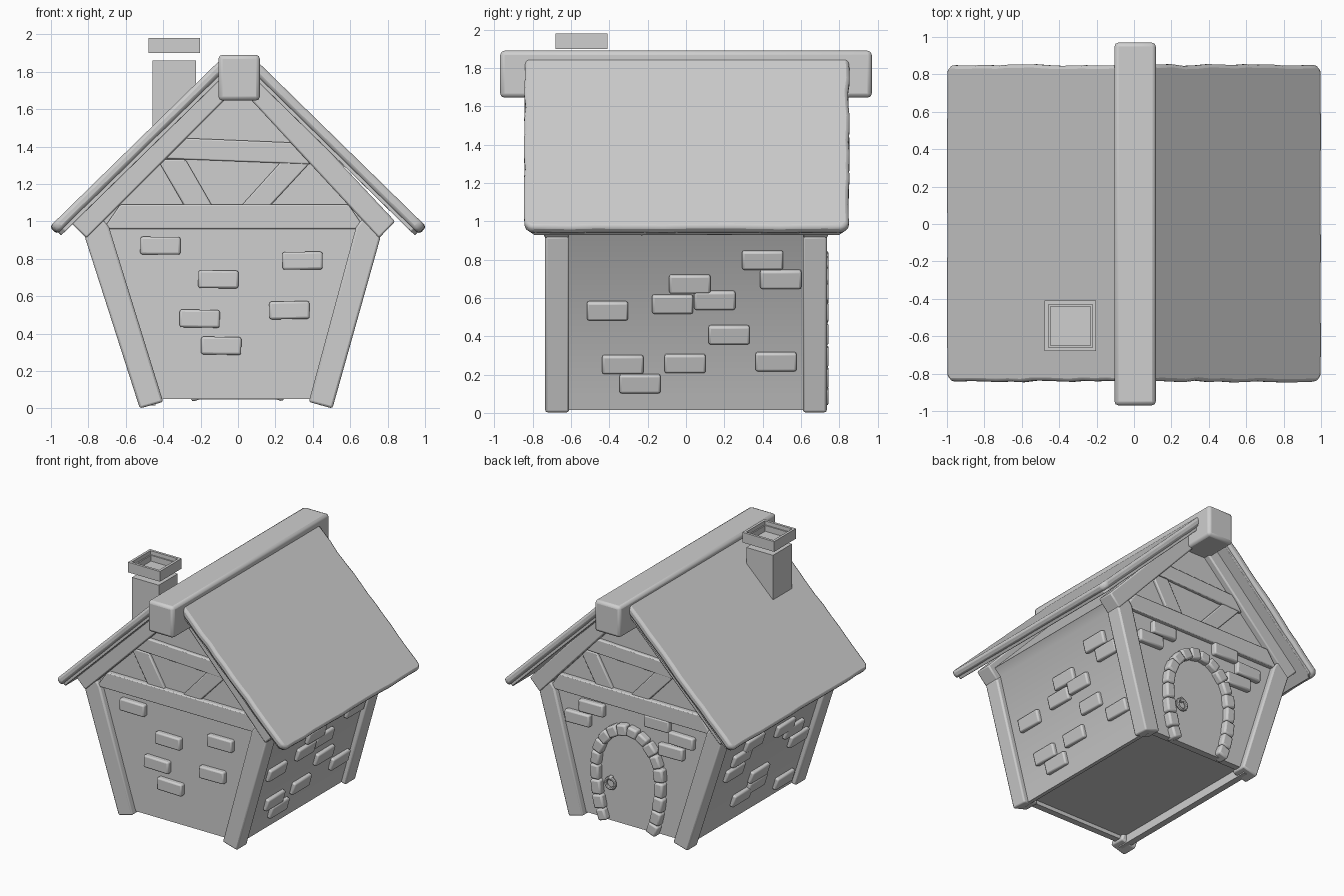
import bpy, bmesh, math, random
from mathutils import Vector, Matrix

random.seed(4)
cube = bpy.data.objects.get("Cube")
if cube:
    bpy.data.objects.remove(cube, do_unlink=True)

GRAY = (0.62, 0.62, 0.62, 1)
clay = bpy.data.materials.new("plain gray")
clay.use_nodes = True
clay.diffuse_color = GRAY
clay.node_tree.nodes["Principled BSDF"].inputs["Base Color"].default_value = GRAY
clay.node_tree.nodes["Principled BSDF"].inputs["Roughness"].default_value = 0.8
parts = []


def finish(name, bm, bevel=0.0):
    bmesh.ops.recalc_face_normals(bm, faces=bm.faces)
    mesh = bpy.data.meshes.new(name)
    bm.to_mesh(mesh)
    bm.free()
    mesh.materials.append(clay)
    ob = bpy.data.objects.new(name, mesh)
    bpy.context.collection.objects.link(ob)
    if bevel:
        mod = ob.modifiers.new("soft edges", "BEVEL")
        mod.width, mod.segments, mod.limit_method = bevel, 2, "ANGLE"
    parts.append(ob)
    return ob


def solid(name, outline, push, bevel=0.0):
    """Extrude a closed outline of 3D points along the push vector."""
    bm = bmesh.new()
    face = bm.faces.new([bm.verts.new(p) for p in outline])
    ext = bmesh.ops.extrude_face_region(bm, geom=[face])
    moved = [g for g in ext["geom"] if isinstance(g, bmesh.types.BMVert)]
    bmesh.ops.translate(bm, verts=moved, vec=push)
    return finish(name, bm, bevel)


def prism(name, pts, y0, y1, bevel=0.0):
    return solid(name, [(x, y0, z) for x, z in pts], (0, y1 - y0, 0), bevel)


def box(name, center, size, bevel=0.0, tilt=0.0):
    bm = bmesh.new()
    bmesh.ops.create_cube(bm, size=1)
    bmesh.ops.scale(bm, vec=size, verts=bm.verts)
    ob = finish(name, bm, bevel)
    ob.matrix_world = Matrix.Translation(center) @ Matrix.Rotation(tilt, 4, "Y")
    return ob


# The +x wall stands a little further in and steeper than the -x wall
LEAN = {-1: .317, 1: .277}
FOOT = {-1: .485, 1: .465}


def wall_x(s, z):
    return s * (FOOT[s] + LEAN[s] * z)


def crooked(pts):
    """Mirror a -x outline to the +x side, pulling its lower part inwards."""
    return [(-x - (.02 + .04 * z if z < 1.1 else 0), z) for x, z in pts]


# Wall body, with a recessed floor and sills around it
GABLE = [(wall_x(-1, .08), .08), (wall_x(-1, .95), .95), (-.84, 1.0)]
prism("wall_body", GABLE + [(0, 1.82)] + crooked(GABLE)[::-1], -.69, .69)
for s in (-1, 1):
    prism("side_sill", [(wall_x(s, .015), .015), (wall_x(s, .1), .1),
                        (s * .44, .1), (s * .44, .015)], -.69, .69)
    box("end_sill", (-.01, s * .665, .075), (.92, .05, .05))

# Timber frame on both gables
POST = [(-.525, 0), (-.40, .035), (-.69, .97), (-.73, 1.02), (-.82, .92)]
RAFTER = [(-.81, .91), (-.9, 1.0), (-.06, 1.83), (-.06, 1.66)]
TIE = [(-.72, .96), (.68, .96), (.59, 1.09), (-.63, 1.09)]
COLLAR = [(-.41, 1.337), (.40, 1.305), (.32, 1.42), (-.33, 1.447)]
STEEP_BRACE = [(-.28, 1.07), (-.13, 1.07), (-.28, 1.33), (-.43, 1.33)]
LONG_BRACE = [(.005, 1.07), (.16, 1.07), (.40, 1.33), (.24, 1.33)]
for s, side in ((1, "front"), (-1, "back")):
    for hand in (list, crooked):
        prism(side + "_post", hand(POST), -.735 * s, -.61 * s, .012)
        prism(side + "_rafter", hand(RAFTER), -.74 * s, -.61 * s, .01)
    prism(side + "_tie_beam", TIE, -.725 * s, -.66 * s, .008)
    for name, shape, y in (("collar_beam", COLLAR, .718),
                           ("steep_brace", STEEP_BRACE, .712), ("long_brace", LONG_BRACE, .712)):
        prism(side + "_" + name, [(x * s, z) for x, z in shape], -y * s, -.66 * s, .008)

# Roof slopes: a thick sheet with uneven edges over a thinner board
DOWN = Vector((-.89, 0, -.87)).normalized()
INTO = Vector((-DOWN.z, 0, DOWN.x))
RIDGE_TOP = Vector((-.08, 0, 1.878))


def slope_outline(length, half, rag, steps=14):
    def r():
        return random.uniform(-rag, rag)
    corner = .03
    mids = [length * i / steps for i in range(1, steps)]
    pts = [(0, half - corner), (corner, half)] + [(d, half + r()) for d in mids]
    pts += [(length - corner, half), (length, half - corner)]
    pts += [(length + r() * .6, half - 2 * half * i / steps) for i in range(1, steps)]
    pts += [(length, corner - half), (length - corner, -half)]
    pts += [(d, r() - half) for d in reversed(mids)]
    return pts + [(corner, -half), (0, corner - half)]


def slope(name, m, depth, length, half, thick, rag, bevel):
    start = RIDGE_TOP + INTO * depth
    pts = []
    for d, y in slope_outline(length, half, rag):
        p = start + DOWN * d
        pts.append((p.x * m, y + .004, p.z))
    solid(name, pts, (INTO.x * thick * m, 0, INTO.z * thick), bevel)


for m in (1, -1):
    slope("roof_sheet", m, 0, 1.295, .846, .056, .005, .018)
    slope("roof_board", m, .05, 1.283, .826, .026, .003, .004)

# Ridge beam
box("ridge_beam", (.006, 0, 1.768), (.222, 1.94, .245), .022)

# Chimney with a hollow stepped cap
CX, CY = -.34, -.545
box("chimney_stack", (CX, CY, 1.64), (.232, .235, .44))
bm = bmesh.new()
bmesh.ops.create_cube(bm, size=1)
bmesh.ops.scale(bm, vec=(.276, .27, .08), verts=bm.verts)
bmesh.ops.translate(bm, vec=(CX, CY, 1.94), verts=bm.verts)
top = max(bm.faces, key=lambda f: f.calc_center_median().z)
for inset, drop in ((.028, 0), (.001, .03), (.014, 0), (.001, .045)):
    bmesh.ops.inset_region(bm, faces=[top], thickness=inset)
    bmesh.ops.translate(bm, vec=(0, 0, -drop), verts=top.verts)
finish("chimney_cap", bm)

# Raised bricks on the gable walls
FRONT = [(-.415, .87), (-.105, .69), (.345, .79), (-.205, .48), (-.09, .335), (.275, .525)]
BACK = [(.32, .89), (.44, .78), (-.25, .92), (-.46, .84), (-.37, .73)]
for spots, y in ((FRONT, -.695), (BACK, .695)):
    for x, z in spots:
        box("gable_brick", (x, y, z), (.215, .07, .095), .012, random.uniform(-.02, .02))

# Raised bricks on the leaning side walls
RIGHT = [(.4, .8), (.495, .7), (.02, .675), (-.07, .57), (.15, .59), (-.41, .535),
         (.225, .41), (-.33, .255), (-.005, .26), (.47, .27), (-.24, .155)]
LEFT = [(.34, .51), (.3, .62), (.18, .7), (-.04, .345), (.12, .21), (-.05, .25),
        (-.45, .12), (-.36, .59), (-.47, .47), (-.22, .66)]
for spots, s in ((RIGHT, 1), (LEFT, -1)):
    for y, z in spots:
        box("side_brick", (wall_x(s, z), y, z), (.06, .215, .1), .012, s * math.atan(LEAN[s]))


# Door on the back: thin panel, horseshoe of stones, ring handle
def arch_point(deg):
    t = math.radians(deg)
    rise = .335 if 0 < deg < 180 else .62
    return Vector((.28 * math.cos(t), 0, .47 + rise * math.sin(t)))


leg = [43, 33, 22, 11]
stops = [-a for a in leg] + [18 * i for i in range(11)] + [180 + a for a in leg[::-1]]
prism("door_panel", [(p.x, p.z) for p in map(arch_point, stops)], .68, .697)
for a, b in zip(stops, stops[1:]):
    p, q = arch_point(a), arch_point(b)
    d = q - p
    mid = (p + q) / 2 + Vector((0, .7, 0))
    box("arch_stone", mid, (.08 + random.uniform(-.008, .008), .09, d.length * .97),
        .014, math.atan2(d.x, d.z))

bpy.ops.mesh.primitive_torus_add(major_segments=20, minor_segments=8, major_radius=.04,
                                 minor_radius=.012, location=(.155, .715, .345),
                                 rotation=(math.pi / 2, 0, 0))
ring = bpy.context.object
ring.name = "door_ring"
ring.data.materials.append(clay)
parts.append(ring)
box("ring_mount", (.155, .705, .385), (.03, .04, .03), .006)

# Smooth shading that keeps the hard edges
bpy.ops.object.select_all(action="DESELECT")
for ob in parts:
    ob.select_set(True)
bpy.context.view_layer.objects.active = parts[0]
bpy.ops.object.shade_smooth_by_angle(angle=math.radians(35))
